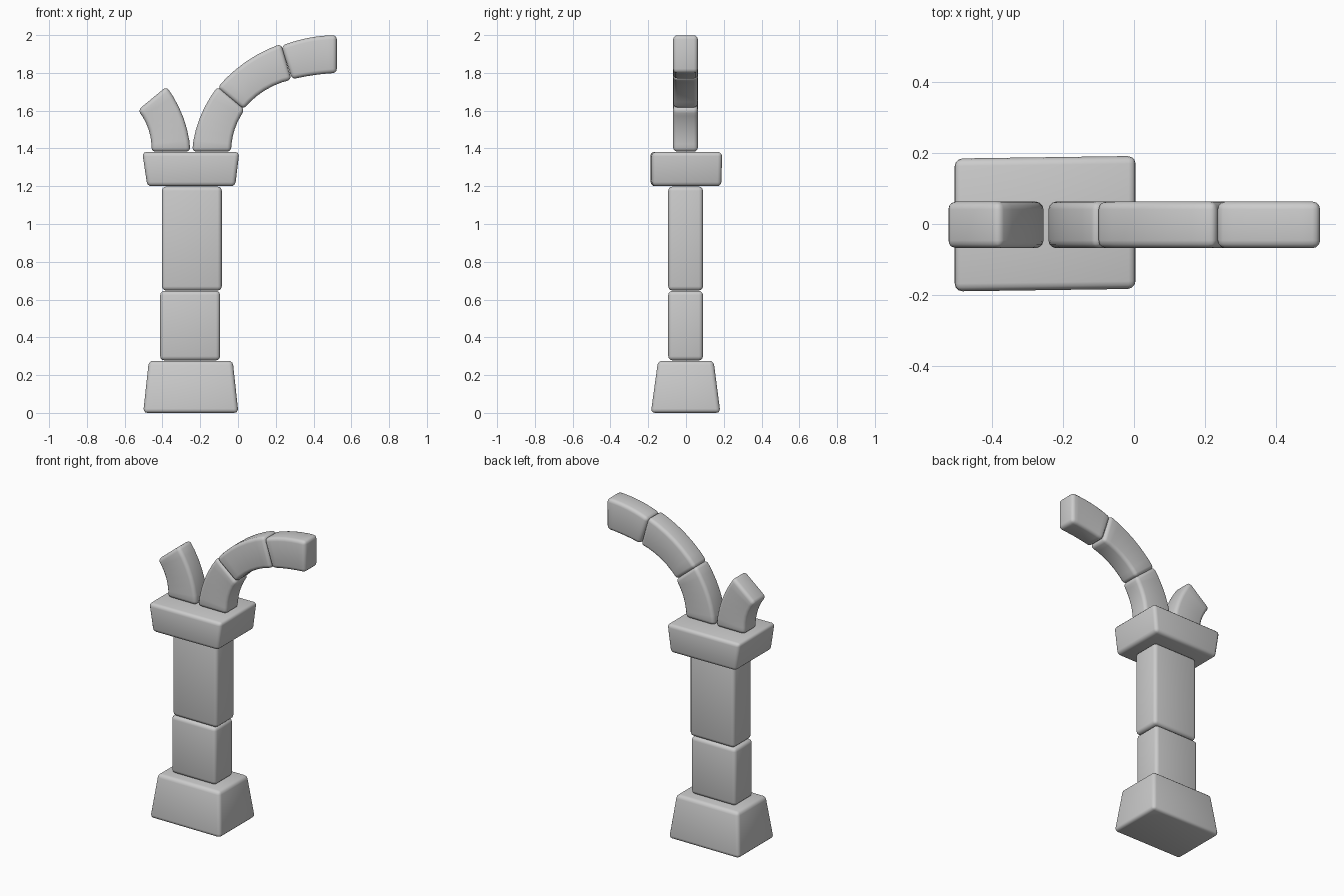
import bpy, bmesh, math

if "Cube" in bpy.data.objects:
    bpy.data.objects.remove(bpy.data.objects["Cube"])


def finish(name, bm, width):
    """Round every hard edge and turn the bmesh into a smooth shaded object."""
    bmesh.ops.recalc_face_normals(bm, faces=bm.faces)
    hard = [e for e in bm.edges if e.calc_face_angle(0) > math.radians(35)]
    bmesh.ops.bevel(bm, geom=hard, offset=width, offset_type='OFFSET', segments=3,
                    profile=0.5, affect='EDGES', clamp_overlap=True)
    mesh = bpy.data.meshes.new(name)
    bm.to_mesh(mesh)
    bm.free()
    obj = bpy.data.objects.new(name, mesh)
    bpy.context.collection.objects.link(obj)
    bpy.context.view_layer.objects.active = obj
    obj.select_set(True)
    bpy.ops.object.shade_smooth_by_angle(angle=math.radians(35))
    obj.select_set(False)
    return obj


def block(name, bottom, top, z0, z1, skew=0.0, width=0.022):
    """Tapered block; bottom and top are (x0, x1, y0, y1) rectangles."""
    bm = bmesh.new()
    bmesh.ops.create_cube(bm, size=1)
    for v in bm.verts:
        x0, x1, y0, y1 = top if v.co.z > 0 else bottom
        x = x1 if v.co.x > 0 else x0
        y = (y1 if v.co.y > 0 else y0) + skew * (x + 0.25)
        v.co = (x, y, z1 if v.co.z > 0 else z0)
    return finish(name, bm, width)


def through(a, m, b, t):
    """Parabola passing a, m, b at t = 0, 0.5, 1."""
    return [p * (1 - t) * (1 - 2 * t) + 4 * q * t * (1 - t) + r * t * (2 * t - 1)
            for p, q, r in zip(a, m, b)]


def arch_stone(name, outer, inner, steps=6, y0=-0.068, y1=0.063):
    """Curved stone swept between an outer and an inner edge."""
    bm = bmesh.new()
    rings = []
    for i in range(steps + 1):
        ox, oz = through(*outer, i / steps)
        ix, iz = through(*inner, i / steps)
        rings.append([bm.verts.new(c) for c in
                      ((ox, y0, oz), (ox, y1, oz), (ix, y1, iz), (ix, y0, iz))])
    for a, b in zip(rings, rings[1:]):
        for k in range(4):
            n = (k + 1) % 4
            bm.faces.new((a[k], a[n], b[n], b[k]))
    bm.faces.new(rings[0])
    bm.faces.new(rings[-1][::-1])
    return finish(name, bm, 0.022)


# Pillar
block("pillar_base", (-0.502, 0.002, -0.186, 0.182), (-0.472, -0.028, -0.148, 0.146), 0.0, 0.276)
block("lower_shaft", (-0.412, -0.095, -0.094, 0.09), (-0.412, -0.095, -0.094, 0.09), 0.278, 0.646)
block("upper_shaft", (-0.403, -0.086, -0.094, 0.09), (-0.403, -0.086, -0.094, 0.09), 0.648, 1.198)
block("capital", (-0.480, -0.015, -0.184, 0.184), (-0.507, 0.007, -0.186, 0.188), 1.2, 1.381, skew=0.014)

# Broken arch stub on the left
arch_stone("left_arch_stub",
           ((-0.252, 1.383), (-0.288, 1.56), (-0.378, 1.728)),
           ((-0.458, 1.383), (-0.473, 1.50), (-0.530, 1.603)))

# Arch on the right
arch_stone("arch_stone_low",
           ((-0.243, 1.383), (-0.203, 1.56), (-0.108, 1.728)),
           ((-0.037, 1.383), (-0.018, 1.50), (0.036, 1.606)))
arch_stone("arch_stone_middle",
           ((-0.109, 1.722), (0.043, 1.860), (0.228, 1.954)),
           ((0.029, 1.608), (0.143, 1.708), (0.283, 1.764)))
arch_stone("arch_stone_end",
           ((0.229, 1.943), (0.372, 1.985), (0.523, 2.0)),
           ((0.286, 1.766), (0.400, 1.788), (0.523, 1.800)))
